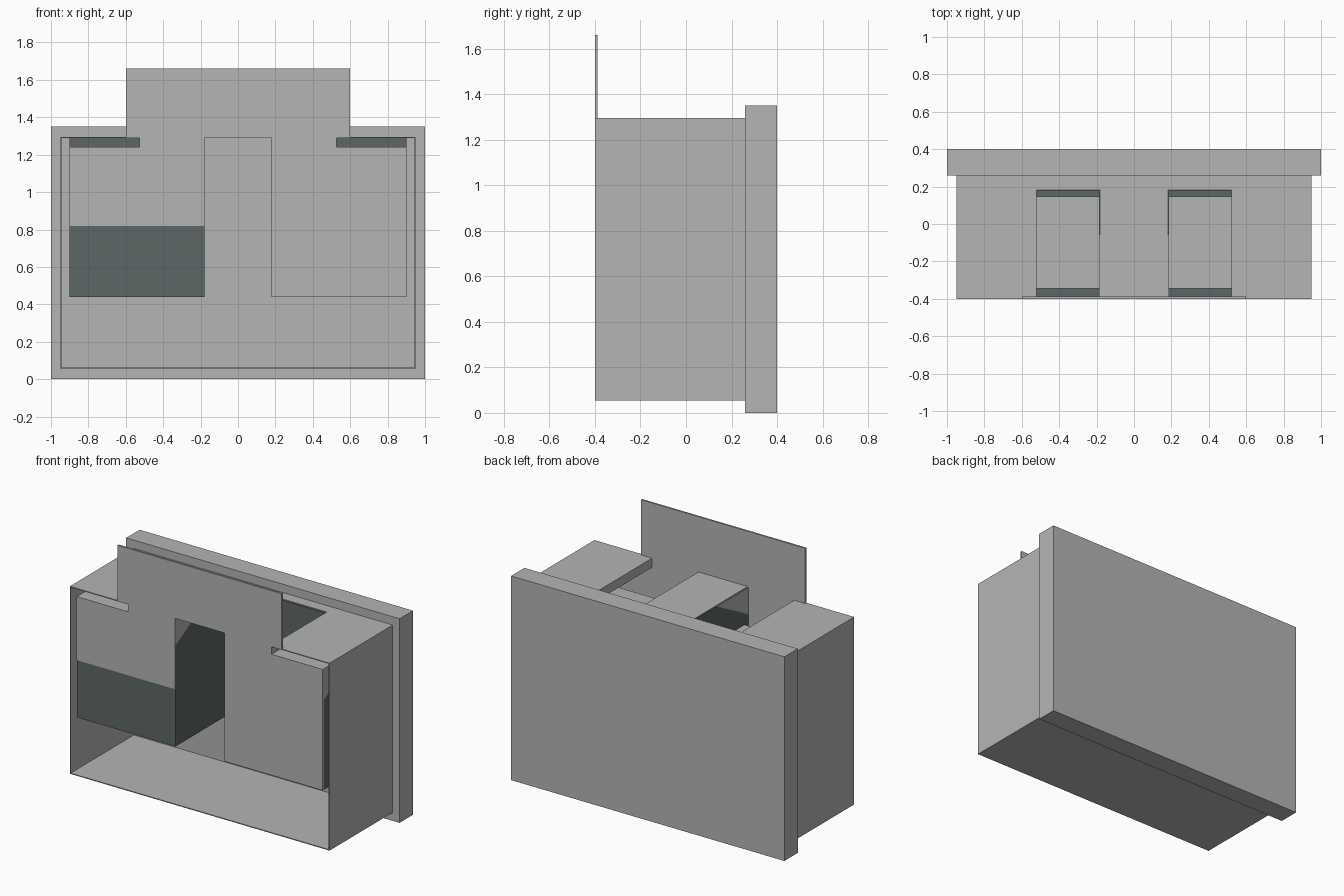
import bpy, bmesh
from mathutils import Vector

if "Cube" in bpy.data.objects:
    bpy.data.objects.remove(bpy.data.objects["Cube"], do_unlink=True)


def material(name, rgb):
    m = bpy.data.materials.new(name)
    m.use_nodes = True
    m.diffuse_color = (*rgb, 1)
    m.node_tree.nodes["Principled BSDF"].inputs["Base Color"].default_value = (*rgb, 1)
    return m


GRAY = material("light gray", (0.46, 0.46, 0.46))
GREEN = material("dark gray green", (0.11, 0.137, 0.133))


def prism(name, mat, corners, push):
    """Extrude a flat outline of 3D corners along a vector."""
    bm = bmesh.new()
    face = bm.faces.new([bm.verts.new(c) for c in corners])
    moved = bmesh.ops.extrude_face_region(bm, geom=[face])["geom"]
    bmesh.ops.translate(bm, vec=Vector(push),
                        verts=[g for g in moved if isinstance(g, bmesh.types.BMVert)])
    bmesh.ops.recalc_face_normals(bm, faces=bm.faces)
    mesh = bpy.data.meshes.new(name)
    bm.to_mesh(mesh)
    bm.free()
    mesh.materials.append(mat)
    ob = bpy.data.objects.new(name, mesh)
    bpy.context.collection.objects.link(ob)
    return ob


def box(name, mat, x, y, z):
    base = [(x[0], y[0], z[0]), (x[1], y[0], z[0]), (x[1], y[1], z[0]), (x[0], y[1], z[0])]
    return prism(name, mat, base, (0, 0, z[1] - z[0]))


# Main levels
T = 0.006
FRONT, BACK = -0.4, 0.26
BIN_FRONT, BIN_BACK = -0.388, 0.185
LOW, SHELF, TOP = 0.44, 1.24, 1.295
IN, SLOT, OUT, WALL = 0.18, 0.52, 0.9, 0.95

# Back panel and open-fronted shell
box("back_panel", GRAY, (-1, 1), (BACK, 0.4), (0, 1.35))
box("shell_floor", GRAY, (-WALL, WALL), (FRONT, BACK), (0.055, 0.055 + T))
box("shell_top_middle", GRAY, (-IN, IN), (FRONT, BACK), (TOP - T, TOP))
box("shell_top_rear", GRAY, (-SLOT, SLOT), (BIN_BACK, BACK), (TOP - T, TOP))

# Front plate with raised tab, middle gap and one short leg
outline = [(-0.6, 1.66), (0.6, 1.66), (0.6, TOP), (SLOT, TOP), (SLOT, SHELF), (OUT, SHELF),
           (OUT, LOW), (IN, LOW), (IN, TOP), (-IN, TOP), (-IN, 0.82), (-OUT, 0.82),
           (-OUT, SHELF), (-SLOT, SHELF), (-SLOT, TOP), (-0.6, TOP)]
prism("front_plate", GRAY, [(x, FRONT, z) for x, z in outline], (0, BIN_FRONT - FRONT, 0))


def bin_side(name, x, push, top, corner, reach):
    """Side wall of a bin: green, with a gray upper front corner."""
    green = [(FRONT + T, LOW), (BIN_BACK, LOW), (BIN_BACK, top), (reach, top), (FRONT + T, corner)]
    gray = [(FRONT + T, corner), (reach, top), (FRONT + T, top)]
    prism(name, GREEN, [(x, y, z) for y, z in green], (push, 0, 0))
    prism(name + "_corner", GRAY, [(x, y, z) for y, z in gray], (push, 0, 0))


for side, s in (("right", -1), ("left", 1)):
    def span(a, b):
        return tuple(sorted((s * a, s * b)))

    # Shell side, outer top and slot lip
    box(side + "_shell_wall", GRAY, span(WALL - T, WALL), (FRONT, BACK), (0.055, TOP))
    box(side + "_shell_top", GRAY, span(SLOT, WALL), (FRONT, BACK), (TOP - T, TOP))
    box(side + "_slot_lip", GRAY, span(SLOT, SLOT + T), (FRONT, BIN_BACK), (SHELF, TOP))

    # Hanging bin
    bin_side(side + "_bin_inner_wall", s * IN, s * T, TOP - T, 1.11, -0.06)
    bin_side(side + "_bin_outer_wall", s * OUT, -s * T, SHELF, 1.03, -0.02)
    box(side + "_bin_back", GREEN, span(IN, OUT), (BIN_BACK - T, BIN_BACK), (LOW, TOP - T))
    box(side + "_bin_floor", GREEN, span(IN, OUT), (BIN_FRONT, BIN_BACK), (LOW, LOW + T))
    box(side + "_bin_shelf", GRAY, span(SLOT, OUT), (FRONT, BIN_BACK), (SHELF - T, SHELF))

    # Block resting inside the bin
    box(side + "_bin_content", GRAY, span(IN + T, OUT - T), (-0.345, 0.148), (LOW + T, 1.06))

# Exposed lower front of the right bin
box("right_bin_front", GREEN, (-OUT, -IN), (FRONT + T / 2, BIN_FRONT), (LOW, 0.82))
